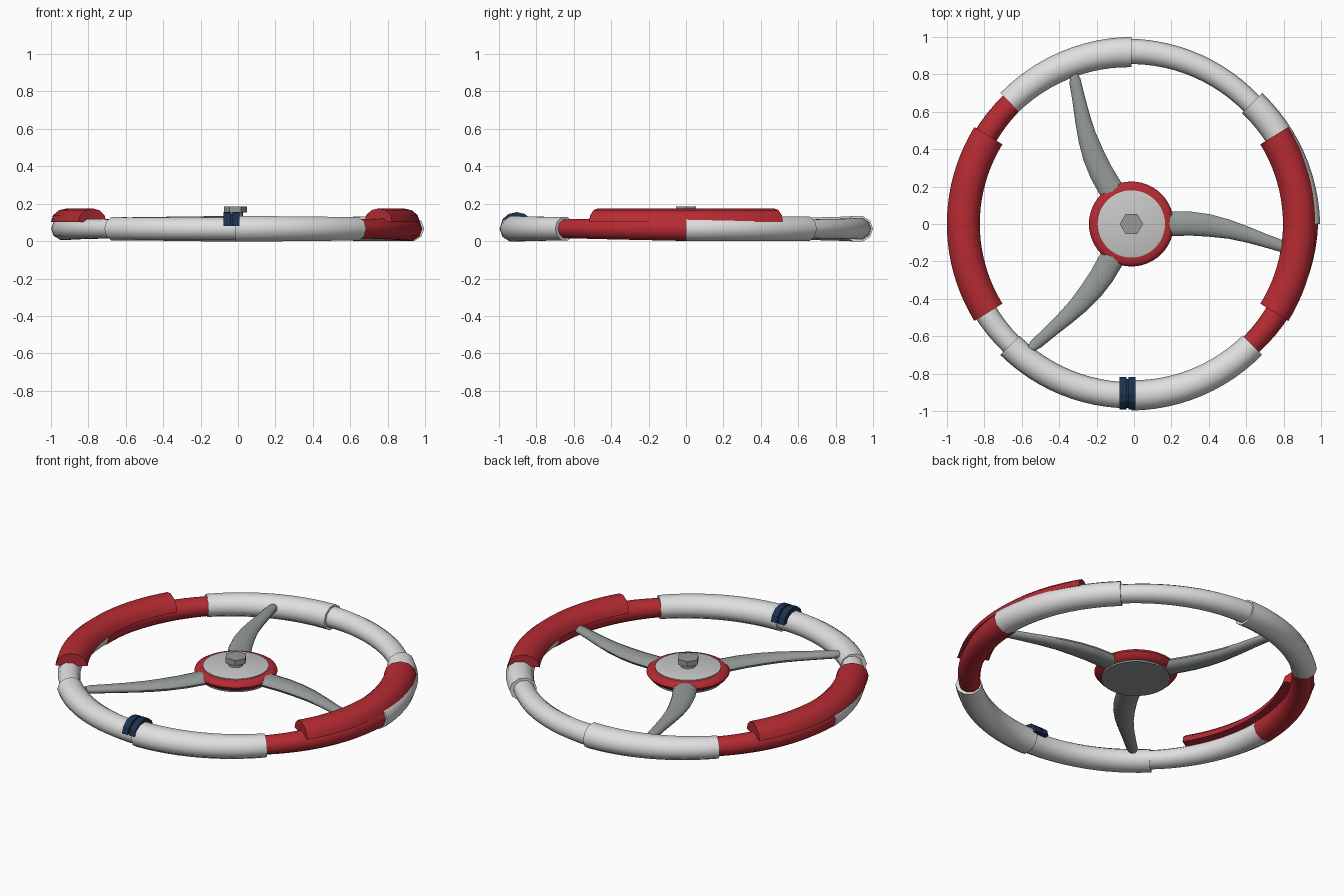
import bpy, bmesh
from math import sin, cos, pi, radians
from mathutils import Vector

if "Cube" in bpy.data.objects:
    bpy.data.objects.remove(bpy.data.objects["Cube"])

CX = -0.014          # wheel axis
RIM_Z = 0.066


def material(name, rgb):
    m = bpy.data.materials.new(name)
    m.use_nodes = True
    m.diffuse_color = (*rgb, 1)
    m.node_tree.nodes["Principled BSDF"].inputs["Base Color"].default_value = (*rgb, 1)
    return m


WHITE = material("rim white", (0.74, 0.74, 0.74))
RED = material("grip red", (0.47, 0.024, 0.033))
GREY = material("metal grey", (0.30, 0.33, 0.32))
SILVER = material("hub silver", (0.58, 0.58, 0.58))
NAVY = material("marker navy", (0.012, 0.032, 0.08))


def loft(name, rings, mat, smooth=40):
    """Skin a list of closed rings and cap both ends."""
    bm = bmesh.new()
    rows = [[bm.verts.new(p) for p in ring] for ring in rings]
    n = len(rows[0])
    for a, b in zip(rows, rows[1:]):
        for i in range(n):
            j = (i + 1) % n
            bm.faces.new((a[i], a[j], b[j], b[i]))
    bm.faces.new(rows[0])
    bm.faces.new(rows[-1])
    bmesh.ops.recalc_face_normals(bm, faces=bm.faces)
    me = bpy.data.meshes.new(name)
    bm.to_mesh(me)
    bm.free()
    ob = bpy.data.objects.new(name, me)
    bpy.context.collection.objects.link(ob)
    me.materials.append(mat)
    if smooth:
        bpy.ops.object.select_all(action='DESELECT')
        ob.select_set(True)
        bpy.context.view_layer.objects.active = ob
        bpy.ops.object.shade_smooth_by_angle(angle=radians(smooth))
    return ob


def polar(r, a, z):
    return Vector((CX + r * cos(a), r * sin(a), z))


def ellipse(rc, hw, hz, n=10):
    return [(rc + hw * cos(2 * pi * i / n), hz * sin(2 * pi * i / n)) for i in range(n)]


def turned(name, profile, mat, n=48, smooth=40):
    rings = [[polar(r, 2 * pi * i / n, z) for i in range(n)] for r, z in profile]
    return loft(name, rings, mat, smooth)


# Rim: eight overlapping sections (outer, inner radius at each end)
sections = [
    ("rim_right_back", WHITE, (1.009, 0.855), (0.989, 0.837)),
    ("rim_back_right", WHITE, (0.967, 0.85), (0.99, 0.855)),
    ("rim_back_left", WHITE, (1.0, 0.838), (0.99, 0.85)),
    ("rim_left_back", RED, (0.97, 0.85), (0.982, 0.84)),
    ("rim_left_front", WHITE, (0.985, 0.845), (0.967, 0.85)),
    ("rim_front_left", WHITE, (0.99, 0.845), (0.985, 0.845)),
    ("rim_front_right", WHITE, (0.997, 0.835), (0.988, 0.842)),
    ("rim_right_front", RED, (0.967, 0.85), (0.998, 0.845)),
]
for k, (name, mat, start, end) in enumerate(sections):
    rings = []
    for s in range(13):
        t = s / 12
        ro, ri = (p + (q - p) * t for p, q in zip(start, end))
        a = (k + t) * pi / 4
        hw = (ro - ri) / 2
        rings.append([polar(r, a, RIM_Z + z)
                      for r, z in ellipse((ro + ri) / 2, hw, 0.069 * hw / 0.077)])
    loft(name, rings, mat)

# Padded hand grips on top of the rim
grip_profile = [(0.898 + 0.088 * cos(pi * i / 6), 0.102 + 0.073 * sin(pi * i / 6))
                for i in range(7)]
for name, mid in (("right_grip", 0), ("left_grip", 180)):
    rings = [[polar(r, radians(mid - 31.7 + 63.4 * s / 20), z) for r, z in grip_profile]
             for s in range(21)]
    loft(name, rings, RED)

# Hub: red flange, silver cap, grey underside, neck and hex nut
turned("hub_flange", [(0.185, 0.062), (0.212, 0.078), (0.227, 0.098), (0.222, 0.112),
                      (0.205, 0.122), (0.178, 0.125)], RED)
turned("hub_cap", [(0.18, 0.115), (0.18, 0.13), (0.175, 0.132)], SILVER)
turned("hub_underside", [(0.188, 0.054), (0.188, 0.064)], GREY)
turned("nut_neck", [(0.04, 0.125), (0.04, 0.156)], GREY, n=16)
turned("hex_nut", [(0.062, 0.153), (0.062, 0.185)], GREY, n=6, smooth=0)

# Three swept, tapering spokes: (reach, sideways offset, half width)
stations = [(0.15, 0, 0.07), (0.22, 0.002, 0.066), (0.32, 0.002, 0.064), (0.42, -0.008, 0.06),
            (0.52, -0.027, 0.052), (0.62, -0.056, 0.044), (0.72, -0.09, 0.037),
            (0.81, -0.12, 0.033), (0.845, -0.13, 0.022)]
for name, turn in (("right_spoke", 0), ("back_spoke", 120), ("front_spoke", 240)):
    c, s = cos(radians(turn)), sin(radians(turn))
    rings = []
    for x, off, hw in stations:
        ring = []
        for y, z in ellipse(off, hw, 0.012 + 0.28 * hw, 12):
            ring.append((CX + x * c - y * s, x * s + y * c, 0.092 + z))
        rings.append(ring)
    loft(name, rings, GREY, 50)

# Centre marker: two straps and a thin joining strip over the front of the rim
def strap(name, x0, x1, grow):
    arc = [pi * (i / 6) for i in range(7)]
    outer = [(-0.905 - (0.072 + grow) * cos(a), 0.08 + (0.06 + grow) * sin(a)) for a in arc]
    inner = [(-0.905 - 0.06 * cos(a), 0.08 + 0.045 * sin(a)) for a in reversed(arc)]
    loft(name, [[(x, y, z) for y, z in outer + inner] for x in (x0, x1)], NAVY, 0)


strap("marker_left_strap", -0.03, 0.008, 0.015)
strap("marker_right_strap", -0.078, -0.04, 0.015)
strap("marker_joint", -0.042, -0.028, 0.006)
